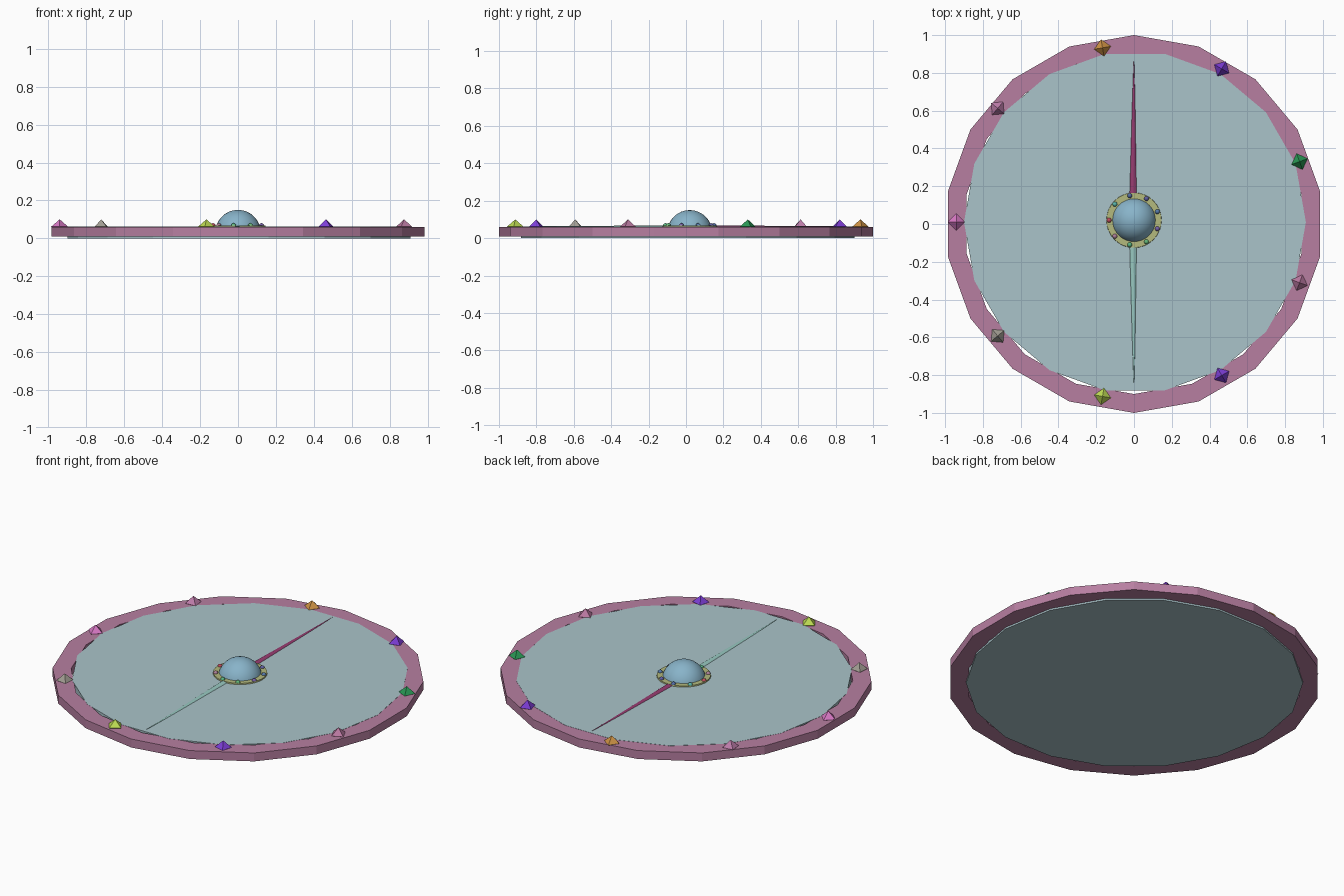
import bpy, bmesh, math
from mathutils import Matrix, Vector

if "Cube" in bpy.data.objects:
    bpy.data.objects.remove(bpy.data.objects["Cube"])


def finish(bm, name, rgb, smooth=False):
    """Turn a bmesh into a coloured object (rgb given as 0-255 screen values)."""
    bmesh.ops.recalc_face_normals(bm, faces=bm.faces)
    for f in bm.faces:
        f.smooth = smooth
    me = bpy.data.meshes.new(name)
    bm.to_mesh(me)
    bm.free()
    ob = bpy.data.objects.new(name, me)
    bpy.context.collection.objects.link(ob)
    mat = bpy.data.materials.new(name + "_colour")
    mat.diffuse_color = [(c / 255) ** 2.2 for c in rgb] + [1]
    mat.use_nodes = True
    mat.node_tree.nodes["Principled BSDF"].inputs["Base Color"].default_value = mat.diffuse_color
    me.materials.append(mat)
    return ob


def lathe(name, profile, sides, centre, rgb):
    """Revolve a closed (radius, z) profile, with one vertex pointing to +y."""
    bm = bmesh.new()
    rings = []
    for i in range(sides):
        a = math.pi / 2 + math.tau * i / sides
        rings.append([bm.verts.new((centre[0] + r * math.cos(a), centre[1] + r * math.sin(a), z))
                      for r, z in profile])
    n = len(profile)
    for i in range(sides):
        p, q = rings[i], rings[(i + 1) % sides]
        for j in range(n):
            k = (j + 1) % n
            bm.faces.new((p[j], q[j], q[k], p[k]))
    return finish(bm, name, rgb)


def needle(name, side, rgb):
    """Slim cone lying on the dial, pointing along +y or -y."""
    bm = bmesh.new()
    base = [bm.verts.new((-0.005 + 0.027 * math.cos(math.tau * i / 12), 0.02 + side * 0.12,
                          0.046 + 0.022 * math.sin(math.tau * i / 12))) for i in range(12)]
    tip = bm.verts.new((0, 0.01 + side * 0.88, 0.063))
    bm.faces.new(base)
    for i in range(12):
        bm.faces.new((base[i], base[(i + 1) % 12], tip))
    return finish(bm, name, rgb)


# Faceted outer rim
lathe("rim", [(1, 0.01), (1, 0.06), (0.9, 0.06), (0.9, 0.01)], 18, (0, 0), (182, 126, 160))

# Dial plate, sitting slightly off centre and below the rim
bm = bmesh.new()
bmesh.ops.create_cone(bm, cap_ends=True, segments=18, radius1=0.905, radius2=0.905, depth=0.061,
                      matrix=Matrix.Translation((0.005, 0.01, 0.0305)) @ Matrix.Rotation(math.pi / 2, 4, 'Z'))
finish(bm, "dial_plate", (168, 194, 200))

# Two compass needles
needle("north_needle", 1, (150, 62, 112))
needle("south_needle", -1, (150, 198, 190))

# Central collar and dome
HUB = Vector((0, 0.02, 0))
lathe("hub_collar", [(0.147, 0.055), (0.145, 0.068), (0.11, 0.068), (0.11, 0.055)], 32, HUB, (178, 184, 125))
bm = bmesh.new()
bmesh.ops.create_uvsphere(bm, u_segments=32, v_segments=16, radius=0.12,
                          matrix=Matrix.Translation((0, 0.02, 0.03)))
bmesh.ops.bisect_plane(bm, geom=bm.verts[:] + bm.edges[:] + bm.faces[:],
                       plane_co=(0, 0, 0.03), plane_no=(0, 0, 1), clear_inner=True)
finish(bm, "hub_dome", (135, 178, 200), True)

# Nine gems around the rim, nine beads around the collar
gem_colours = [(215, 120, 195), (160, 155, 145), (190, 220, 85), (125, 65, 215), (185, 120, 160),
               (45, 150, 85), (120, 60, 205), (205, 145, 70), (190, 125, 170)]
bead_colours = [(190, 80, 95), (170, 125, 150), (90, 180, 130), (100, 180, 120), (115, 95, 165),
                (85, 120, 170), (95, 95, 160), (85, 110, 165), (90, 180, 170)]
for i in range(9):
    a = math.pi + math.tau * i / 9
    out = Vector((math.cos(a), math.sin(a), 0))
    bm = bmesh.new()
    bmesh.ops.create_uvsphere(bm, u_segments=4, v_segments=2, radius=1,
                              matrix=Matrix.Translation(out * 0.937 + Vector((-0.004, 0.01, 0.061)))
                              @ Matrix.Rotation(a, 4, 'Z') @ Matrix.Diagonal((0.045, 0.045, 0.039, 1)))
    finish(bm, f"rim_gem_{i + 1}", gem_colours[i])
    bm = bmesh.new()
    bmesh.ops.create_uvsphere(bm, u_segments=12, v_segments=8, radius=0.013,
                              matrix=Matrix.Translation(HUB + out * 0.132 + Vector((0, 0, 0.067))))
    finish(bm, f"hub_bead_{i + 1}", bead_colours[i], True)
